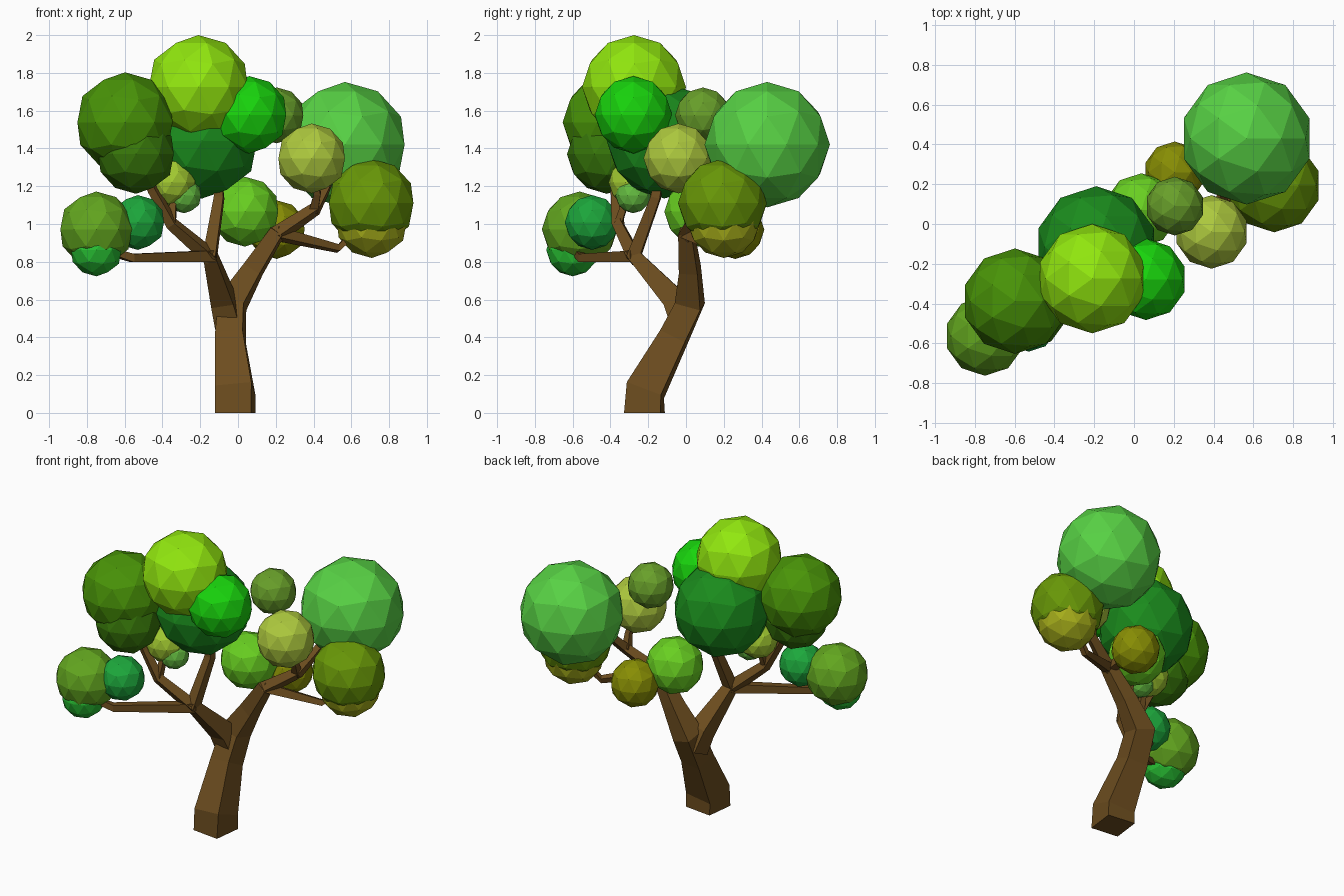
import bpy, bmesh
from mathutils import Vector


def material(name, rgb):
    m = bpy.data.materials.new(name)
    m.diffuse_color = [(c / 255) ** 2.2 for c in rgb] + [1]
    return m


def leaf_ball(i, x, y, z, r, rgb):
    bpy.ops.mesh.primitive_ico_sphere_add(subdivisions=2, radius=r, location=(x, y, z))
    ob = bpy.context.object
    ob.name = f"foliage_{i:02d}"
    ob.data.materials.append(material(f"leaf_green_{i:02d}", rgb))


# Square-section limb lofted along points given as (x, y, z, half width)
def limb(name, path, mat):
    pts = [Vector(p[:3]) for p in path]
    bm = bmesh.new()
    rings = []
    u = Vector((0.99, -0.12, 0))
    for i, p in enumerate(path):
        t = (pts[min(i + 1, len(pts) - 1)] - pts[max(i - 1, 0)]).normalized()
        if i == 0 and p[2] == 0:
            t = Vector((0, 0, 1))
        if abs(u.dot(t)) > 0.9:
            u = Vector((0, 1, 0))
        u = (u - t * u.dot(t)).normalized()
        v = t.cross(u)
        rings.append([bm.verts.new(pts[i] + (u * a + v * b) * p[3])
                      for a, b in ((-1, -1), (1, -1), (1, 1), (-1, 1))])
    for a, b in zip(rings, rings[1:]):
        for k in range(4):
            bm.faces.new((a[k], a[(k + 1) % 4], b[(k + 1) % 4], b[k]))
    bm.faces.new(rings[0][::-1])
    bm.faces.new(rings[-1])
    bmesh.ops.recalc_face_normals(bm, faces=bm.faces)
    me = bpy.data.meshes.new(name)
    bm.to_mesh(me)
    bm.free()
    me.materials.append(mat)
    bpy.context.collection.objects.link(bpy.data.objects.new(name, me))


# Trunk and branches
bark = material("bark", (108, 78, 36))
limb("trunk", [(-.015, -.22, 0, .097), (-.015, -.215, .12, .097), (-.04, -.065, .40, .073),
               (-.03, .02, .58, .07), (.08, .02, .76, .05), (.21, 0, .96, .036)], bark)
limb("left_fork", [(-.05, -.01, .48, .066), (-.08, -.06, .60, .06),
                   (-.15, -.28, .84, .033)], bark)
limb("left_low_branch", [(-.13, -.27, .83, .03), (-.56, -.55, .82, .022),
                         (-.63, -.57, .84, .02), (-.75, -.57, .97, .018)], bark)
limb("left_high_branch", [(-.14, -.27, .82, .034), (-.35, -.36, 1.0, .026),
                          (-.45, -.37, 1.18, .022), (-.53, -.40, 1.36, .018)], bark)
limb("left_twig", [(-.35, -.36, 1.0, .02), (-.34, -.30, 1.18, .015)], bark)
limb("middle_branch", [(-.15, -.28, .82, .034), (-.10, -.16, 1.14, .025),
                       (-.12, -.12, 1.4, .02)], bark)
limb("right_low_branch", [(.20, 0, .95, .03), (.53, .16, .87, .018),
                          (.59, .18, .93, .017), (.7, .19, 1.05, .015)], bark)
limb("right_high_branch", [(.20, 0, .94, .034), (.41, .07, 1.08, .026),
                           (.46, .16, 1.18, .022), (.55, .4, 1.4, .018)], bark)
limb("right_twig", [(.40, .07, 1.07, .024), (.42, .02, 1.16, .018), (.39, -.04, 1.34, .015)], bark)
limb("back_twig", [(.20, 0, .95, .028), (.21, .26, .97, .018)], bark)

# Foliage: x, y, z, radius, colour
balls = [
    (-.598, -.388, 1.538, .265, (74, 146, 16)),
    (-.54, -.42, 1.37, .21, (58, 118, 18)),
    (-.21, -.275, 1.725, .275, (144, 230, 22)),
    (-.19, -.115, 1.44, .305, (32, 138, 34)),
    (.06, -.278, 1.578, .205, (30, 210, 20)),
    (.566, .43, 1.42, .332, (88, 208, 70)),
    (.205, .09, 1.575, .148, (104, 158, 46)),
    (.39, -.04, 1.347, .185, (172, 200, 64)),
    (.705, .193, 1.11, .235, (104, 150, 16)),
    (.708, .2, 1.015, .195, (164, 172, 32)),
    (.037, .07, 1.065, .185, (104, 206, 38)),
    (.205, .26, .97, .155, (134, 140, 12)),
    (-.75, -.563, .972, .2, (98, 164, 36)),
    (-.75, -.6, .863, .14, (44, 190, 54)),
    (-.53, -.497, 1.008, .145, (34, 166, 62)),
    (-.35, -.28, 1.22, .13, (160, 200, 52)),
    (-.285, -.28, 1.15, .093, (100, 186, 66)),
]
for i, b in enumerate(balls, 1):
    leaf_ball(i, *b)
